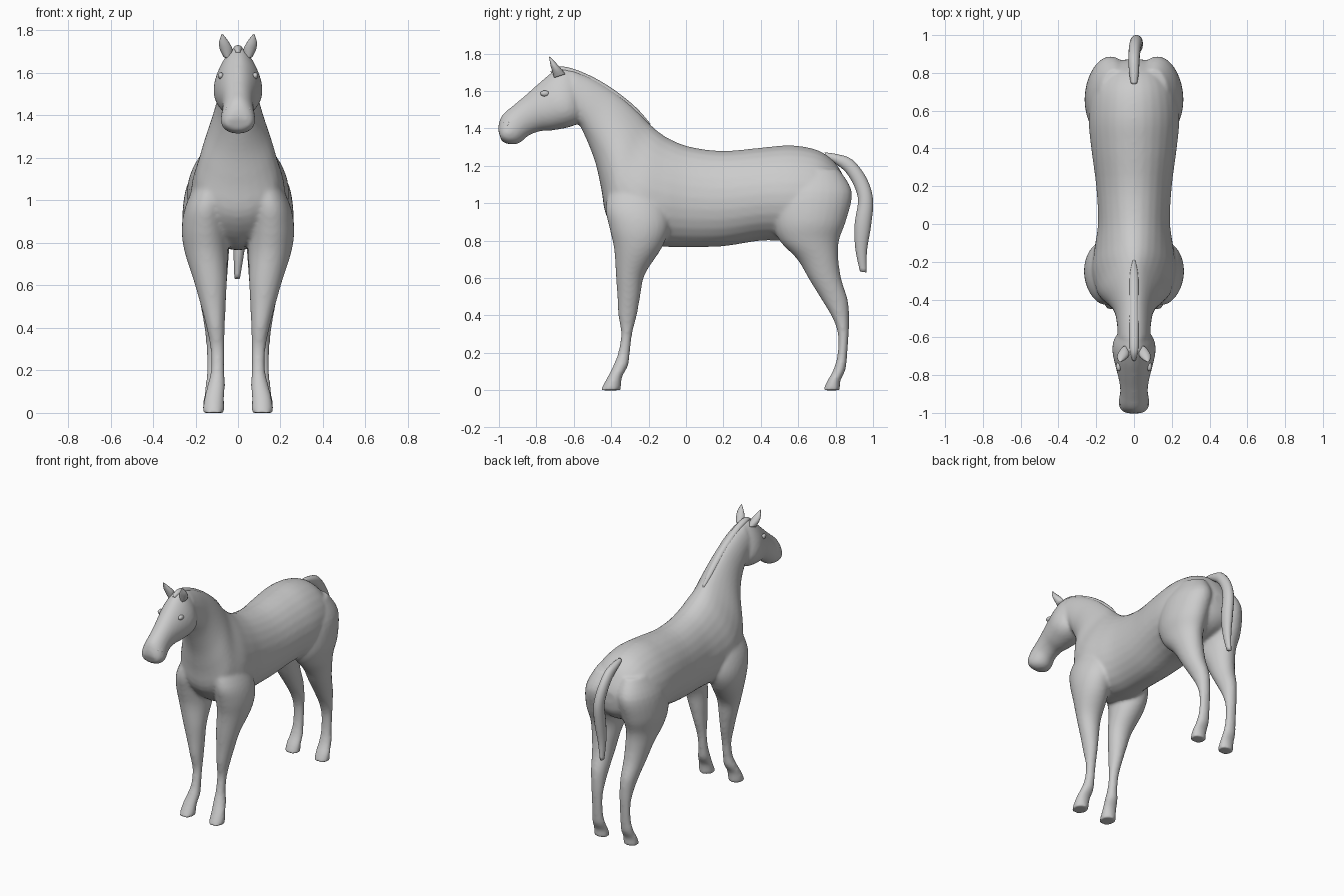
import bpy, bmesh, math
from mathutils import Vector


def spline(a, b, c, d, t):
    return 0.5 * (2*b + (c - a)*t + (2*a - 5*b + 4*c - d)*t*t + (3*b - a - 3*c + d)*t**3)


def loft(bm, rows, side=1, n=28, steps=4):
    """Each row: (y0, z0, y1, z1, x centre, half width, low-side bulge)."""
    fine = []
    for i in range(len(rows) - 1):
        q = [rows[max(0, min(len(rows) - 1, i + k))] for k in (-1, 0, 1, 2)]
        for s in range(steps):
            fine.append([spline(*v, s / steps) for v in zip(*q)])
    fine.append(rows[-1])
    rings = []
    for y0, z0, y1, z1, xc, w, b in fine:
        ring = []
        for k in range(n):
            t = 2 * math.pi * k / n
            c = math.cos(t)
            f = (1 - c) / 2
            x = xc + w * math.sin(t) * (1 - b * c)
            ring.append(bm.verts.new((side * x, y0 + (y1 - y0)*f, z0 + (z1 - z0)*f)))
        rings.append(ring)
    for a, b in zip(rings, rings[1:]):
        for k in range(n):
            j = (k + 1) % n
            bm.faces.new((a[k], a[j], b[j], b[k]))
    bm.faces.new(rings[0])
    bm.faces.new(rings[-1])


def finish(name, bm):
    bmesh.ops.recalc_face_normals(bm, faces=bm.faces)
    for f in bm.faces:
        f.smooth = True
    me = bpy.data.meshes.new(name)
    bm.to_mesh(me)
    bm.free()
    ob = bpy.data.objects.new(name, me)
    bpy.context.collection.objects.link(ob)
    return ob


# Trunk and neck, from rump to poll
trunk = [
    (.870, 1.08, .870, 1.00, 0, .05, 0),
    (.845, 1.14, .855, .93, 0, .12, 0),
    (.79, 1.225, .80, .87, 0, .175, .05),
    (.70, 1.285, .70, .83, 0, .225, .10),
    (.56, 1.31, .56, .80, 0, .240, .10),
    (.40, 1.297, .40, .80, 0, .226, .08),
    (.20, 1.28, .20, .77, 0, .200, .06),
    (.03, 1.30, .00, .765, 0, .190, .08),
    (-.08, 1.34, -.15, .77, 0, .205, .20),
    (-.15, 1.385, -.30, .80, 0, .215, .30),
    (-.20, 1.43, -.42, .92, 0, .190, .35),
    (-.25, 1.485, -.452, 1.07, 0, .160, .35),
    (-.32, 1.55, -.480, 1.20, 0, .125, .25),
    (-.41, 1.617, -.515, 1.30, 0, .100, .15),
    (-.51, 1.675, -.55, 1.38, 0, .090, .10),
    (-.61, 1.715, -.575, 1.43, 0, .085, .10),
]
# Head, from poll to muzzle
head = [
    (-.58, 1.70, -.55, 1.44, 0, .070, .1),
    (-.67, 1.725, -.575, 1.425, 0, .100, .3),
    (-.73, 1.69, -.63, 1.405, 0, .112, .25),
    (-.80, 1.63, -.71, 1.39, 0, .098, .15),
    (-.87, 1.568, -.78, 1.385, 0, .080, .05),
    (-.93, 1.518, -.84, 1.362, 0, .073, 0),
    (-.98, 1.475, -.89, 1.322, 0, .080, .1),
    (-1.0, 1.43, -.94, 1.314, 0, .078, .1),
    (-1.005, 1.39, -.985, 1.33, 0, .055, 0),
]
# Legs as (z, front y, back y, centre x, half width)
front_leg = [
    (1.12, -.40, -.14, .11, .07), (.98, -.43, -.10, .145, .10),
    (.87, -.41, -.09, .155, .11), (.76, -.385, -.13, .15, .102),
    (.62, -.375, -.22, .13, .078), (.50, -.367, -.245, .116, .058),
    (.40, -.362, -.263, .105, .043), (.30, -.347, -.288, .097, .033),
    (.20, -.363, -.30, .096, .032), (.13, -.39, -.31, .102, .042),
    (.07, -.42, -.342, .112, .047), (0, -.458, -.348, .115, .052)]
hind_leg = [
    (1.18, .56, .82, .10, .08), (1.06, .46, .888, .122, .122),
    (.91, .46, .857, .14, .122), (.80, .50, .818, .14, .102),
    (.70, .595, .815, .132, .086), (.59, .66, .832, .124, .070),
    (.48, .728, .866, .116, .055), (.385, .784, .872, .111, .045),
    (.30, .812, .87, .110, .039), (.19, .810, .862, .110, .038),
    (.11, .788, .853, .112, .044), (.05, .755, .825, .115, .050),
    (0, .732, .825, .115, .052)]

bm = bmesh.new()
loft(bm, trunk)
loft(bm, head)
for side in (1, -1):
    for leg in (front_leg, hind_leg):
        loft(bm, [(y0, z, y1, z, x, w, 0) for z, y0, y1, x, w in leg], side)
body = finish("horse_body", bm)

# Fuse the lofts into one smooth skin
fuse = body.modifiers.new("fuse", 'REMESH')
fuse.mode = 'VOXEL'
fuse.voxel_size = 0.01
fuse.use_smooth_shade = True
soft = body.modifiers.new("soften", 'SMOOTH')
soft.factor = 0.5
soft.iterations = 10

# Tail, outer edge then inner edge
bm = bmesh.new()
loft(bm, [
    (.74, 1.272, .76, 1.23, 0, .018, 0), (.81, 1.262, .80, 1.21, 0, .026, 0),
    (.89, 1.232, .855, 1.165, 0, .030, 0), (.965, 1.135, .90, 1.09, .005, .032, 0),
    (1.0, 1.02, .92, 1.01, .012, .034, 0), (.99, .885, .902, .89, .012, .034, 0),
    (.968, .75, .905, .76, .004, .025, 0), (.965, .63, .93, .635, -.004, .013, 0)], n=16)
finish("tail", bm)

# Mane crest
bm = bmesh.new()
loft(bm, [
    (-.19, 1.425, -.20, 1.40, 0, .008, 0), (-.25, 1.495, -.27, 1.46, 0, .022, 0),
    (-.32, 1.558, -.34, 1.52, 0, .025, 0), (-.41, 1.624, -.43, 1.585, 0, .025, 0),
    (-.51, 1.681, -.52, 1.64, 0, .025, 0), (-.61, 1.721, -.61, 1.68, 0, .024, 0),
    (-.68, 1.730, -.66, 1.69, 0, .022, 0), (-.725, 1.705, -.71, 1.68, 0, .010, 0)], n=14)
finish("mane", bm)

for side, tag in ((1, "left"), (-1, "right")):
    # Ears
    bm = bmesh.new()
    loft(bm, [
        (-.705, 1.67, -.645, 1.69, .048, .022, 0), (-.715, 1.705, -.668, 1.72, .056, .030, 0),
        (-.725, 1.74, -.695, 1.75, .066, .023, 0), (-.732, 1.782, -.728, 1.784, .074, .003, 0)],
        side, n=14)
    finish(tag + "_ear", bm)
    # Eyes
    bm = bmesh.new()
    bmesh.ops.create_uvsphere(bm, u_segments=16, v_segments=10, radius=.02)
    bmesh.ops.scale(bm, vec=(.7, 1.2, .8), verts=bm.verts)
    bmesh.ops.translate(bm, vec=Vector((side * .081, -.755, 1.587)), verts=bm.verts)
    finish(tag + "_eye", bm)
    # Nostril rims
    bpy.ops.mesh.primitive_torus_add(major_radius=.014, minor_radius=.005,
                                     major_segments=20, minor_segments=8,
                                     location=(side * .060, -.962, 1.428),
                                     rotation=(math.radians(25), side * math.radians(65), 0))
    rim = bpy.context.object
    rim.name = tag + "_nostril"
    bpy.ops.object.shade_smooth()
